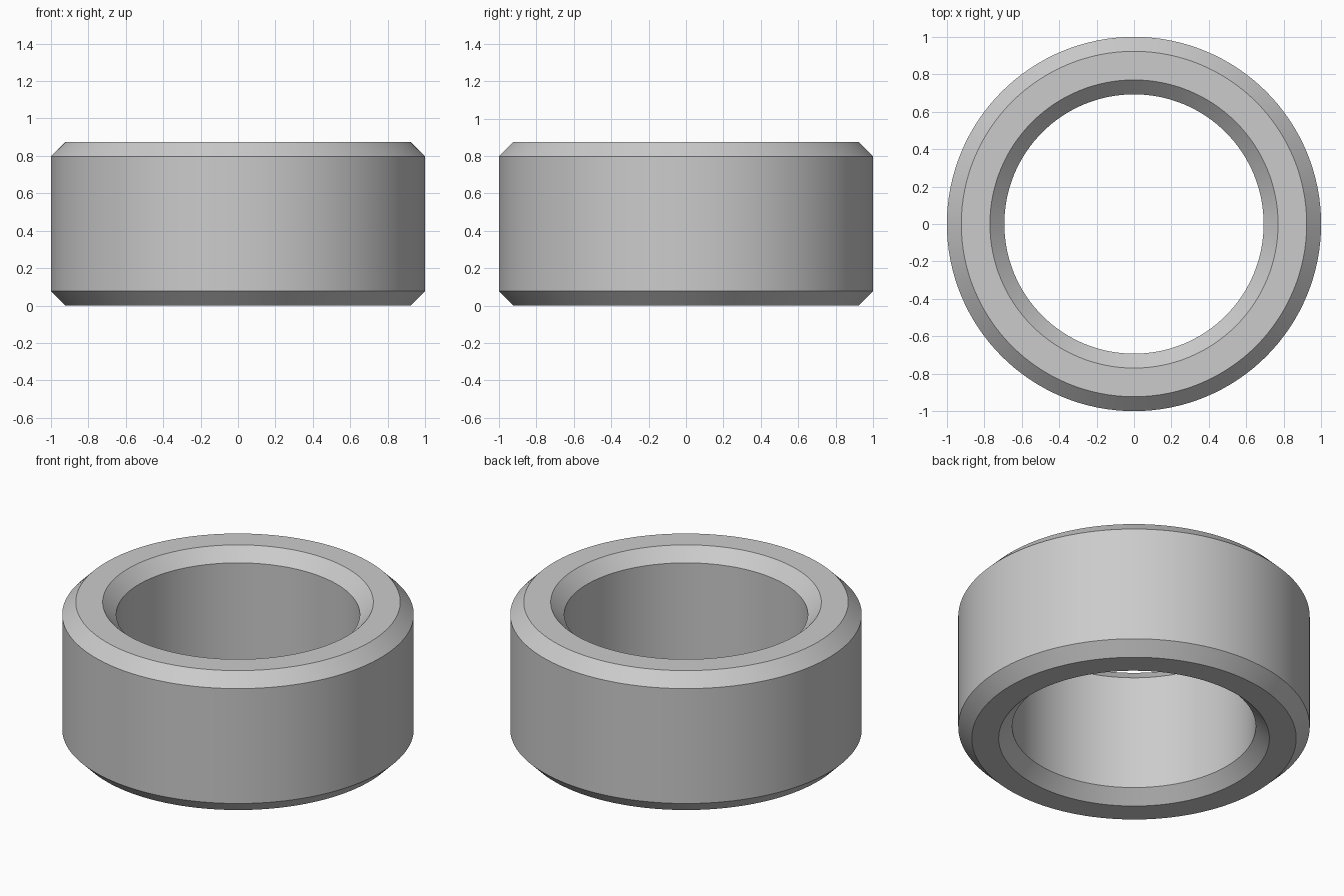
import bpy, bmesh, math

cube = bpy.data.objects.get("Cube")
if cube:
    bpy.data.objects.remove(cube, do_unlink=True)

OUTER, INNER, HEIGHT, CHAMFER = 1.0, 0.693, 0.875, 0.077
SEGMENTS = 128

# Plain grey metal
grey = bpy.data.materials.new("grey metal")
grey.use_nodes = True
colour = (0.6, 0.6, 0.6, 1)
grey.diffuse_color = colour
grey.node_tree.nodes["Principled BSDF"].inputs["Base Color"].default_value = colour

# Chamfered cross-section of the ring, as (radius, height)
c = CHAMFER
profile = [
    (OUTER - c, 0), (OUTER, c), (OUTER, HEIGHT - c), (OUTER - c, HEIGHT),
    (INNER + c, HEIGHT), (INNER, HEIGHT - c), (INNER, c), (INNER + c, 0),
]

# Spin the section into a closed ring
bm = bmesh.new()
verts = [bm.verts.new((r, 0, z)) for r, z in profile]
edges = [bm.edges.new((verts[i - 1], verts[i])) for i in range(len(verts))]
bmesh.ops.spin(bm, geom=verts + edges, cent=(0, 0, 0), axis=(0, 0, 1),
               angle=math.tau, steps=SEGMENTS, use_merge=True)
bmesh.ops.remove_doubles(bm, verts=bm.verts, dist=0.0001)
bmesh.ops.recalc_face_normals(bm, faces=bm.faces)
mesh = bpy.data.meshes.new("spacer_ring")
bm.to_mesh(mesh)
bm.free()
mesh.materials.append(grey)

ring = bpy.data.objects.new("spacer_ring", mesh)
bpy.context.collection.objects.link(ring)

# Smooth walls with crisp chamfer edges
bpy.ops.object.select_all(action="DESELECT")
ring.select_set(True)
bpy.context.view_layer.objects.active = ring
bpy.ops.object.shade_smooth_by_angle(angle=math.radians(30))
